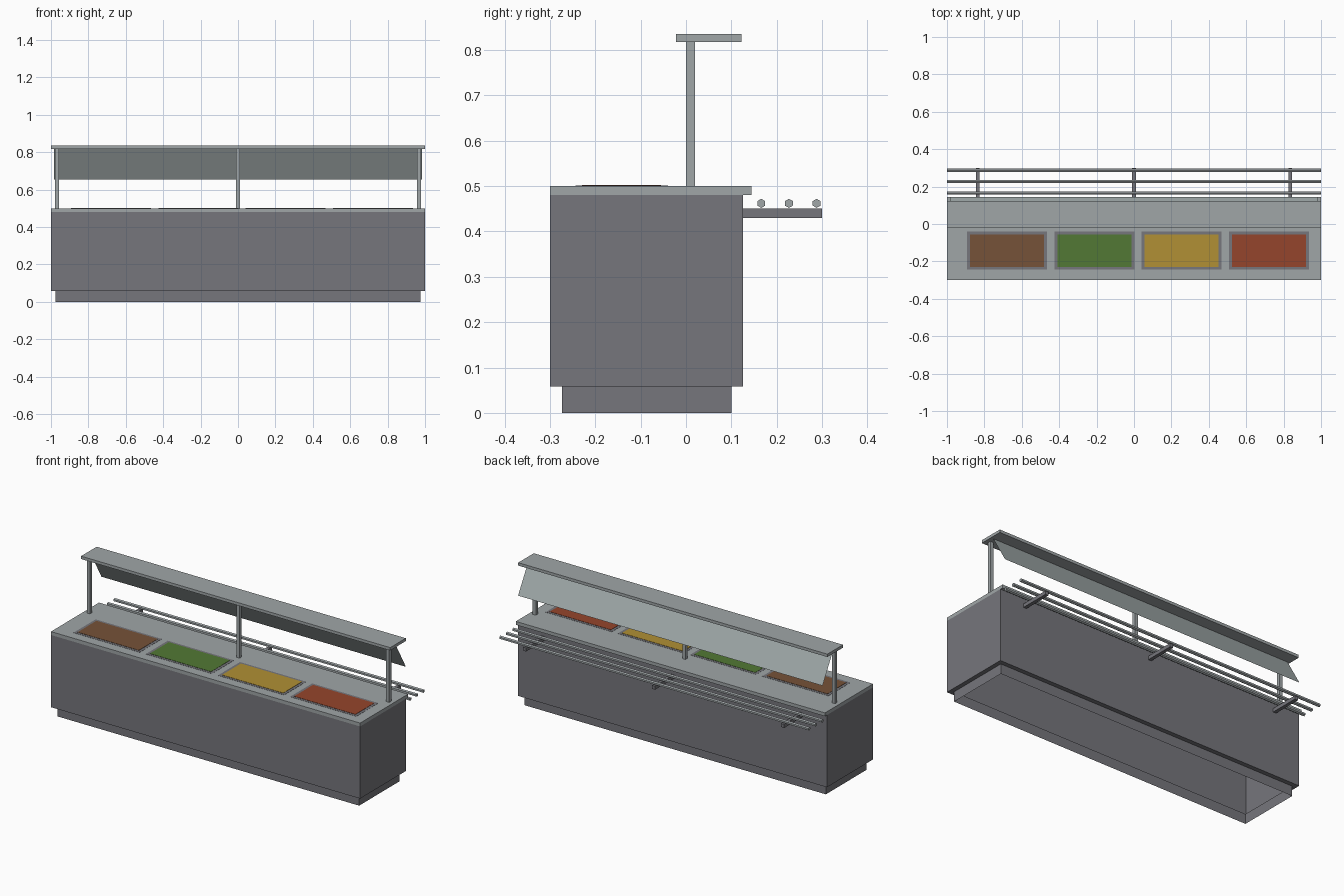
import bpy
import bmesh
import math

if "Cube" in bpy.data.objects:
    bpy.data.objects.remove(bpy.data.objects["Cube"], do_unlink=True)


def material(name, r, g, b):
    m = bpy.data.materials.new(name)
    m.use_nodes = True
    m.diffuse_color = (r, g, b, 1)
    m.node_tree.nodes["Principled BSDF"].inputs["Base Color"].default_value = (r, g, b, 1)
    return m


STEEL = material("brushed steel", 0.35, 0.38, 0.39)
GREY = material("dark grey panel", 0.18, 0.18, 0.20)
GLASS = material("guard glass", 0.36, 0.41, 0.41)
FOODS = [
    material("brown food", 0.18, 0.085, 0.04),
    material("green food", 0.085, 0.19, 0.035),
    material("yellow food", 0.44, 0.28, 0.035),
    material("red food", 0.30, 0.06, 0.025),
]


def finish(name, bm, mat):
    bmesh.ops.recalc_face_normals(bm, faces=bm.faces)
    mesh = bpy.data.meshes.new(name)
    bm.to_mesh(mesh)
    bm.free()
    mesh.materials.append(mat)
    obj = bpy.data.objects.new(name, mesh)
    bpy.context.collection.objects.link(obj)
    return obj


def box(name, xs, ys, zs, mat):
    """Box spanning the given (min, max) ranges."""
    bm = bmesh.new()
    bmesh.ops.create_cube(bm, size=1)
    for v in bm.verts:
        for i, (lo, hi) in enumerate((xs, ys, zs)):
            v.co[i] = lo if v.co[i] < 0 else hi
    return finish(name, bm, mat)


def rail(name, y, z, radius):
    """Six-sided bar running the full length."""
    bm = bmesh.new()
    bmesh.ops.create_cone(bm, cap_ends=True, segments=6, radius1=radius,
                          radius2=radius, depth=2)
    for v in bm.verts:
        x, a, b = v.co.z, v.co.x, v.co.y
        v.co = (x, y + a, z + b)
    return finish(name, bm, STEEL)


# Hollow cabinet with a recessed plinth, open underneath
bm = bmesh.new()
rings = []
for half, y0, y1, z in ((0.975, -0.273, 0.10, 0), (0.975, -0.273, 0.10, 0.058),
                        (1, -0.30, 0.126, 0.058), (1, -0.30, 0.126, 0.48)):
    corners = ((-half, y0), (half, y0), (half, y1), (-half, y1))
    rings.append([bm.verts.new((x, y, z)) for x, y in corners])
for low, high in zip(rings, rings[1:]):
    for i in range(4):
        j = (i + 1) % 4
        bm.faces.new((low[i], low[j], high[j], high[i]))
bm.faces.new(rings[-1])
finish("cabinet", bm, GREY)

# Counter top
box("counter_top", (-1, 1), (-0.30, 0.144), (0.48, 0.50), STEEL)

# Food pans: a rim plate with the food surface on it
for i, food in enumerate(FOODS):
    cx = -0.679 + 0.467 * i
    box(f"pan_rim_{i + 1}", (cx - 0.214, cx + 0.214), (-0.244, -0.04), (0.498, 0.501), GREY)
    box(f"pan_food_{i + 1}", (cx - 0.198, cx + 0.198), (-0.229, -0.055), (0.499, 0.5025), food)

# Posts and overhead shelf
for side, x in (("right", -0.968), ("middle", 0), ("left", 0.968)):
    box(f"{side}_post", (x - 0.01, x + 0.01), (0, 0.02), (0.50, 0.818), STEEL)
box("top_shelf", (-1, 1), (-0.022, 0.122), (0.818, 0.835), STEEL)

# Sloping sneeze guard: a thin sheet hanging below the shelf
bm = bmesh.new()
drop = 0.163
lean = drop * math.tan(math.radians(30))
bm.faces.new([bm.verts.new(p) for p in (
    (0.985, 0.145, 0.818 - drop), (-0.985, 0.145, 0.818 - drop),
    (-0.985, 0.145 - lean, 0.818), (0.985, 0.145 - lean, 0.818))])
finish("sneeze_guard", bm, GLASS)

# Tray slide: three rails on three brackets
for side, x in (("right", -0.835), ("middle", 0), ("left", 0.835)):
    box(f"{side}_bracket", (x - 0.01, x + 0.01), (0.126, 0.30), (0.43, 0.451), GREY)
for i in range(3):
    rail(f"tray_rail_{i + 1}", 0.166 + 0.061 * i, 0.462, 0.01)
